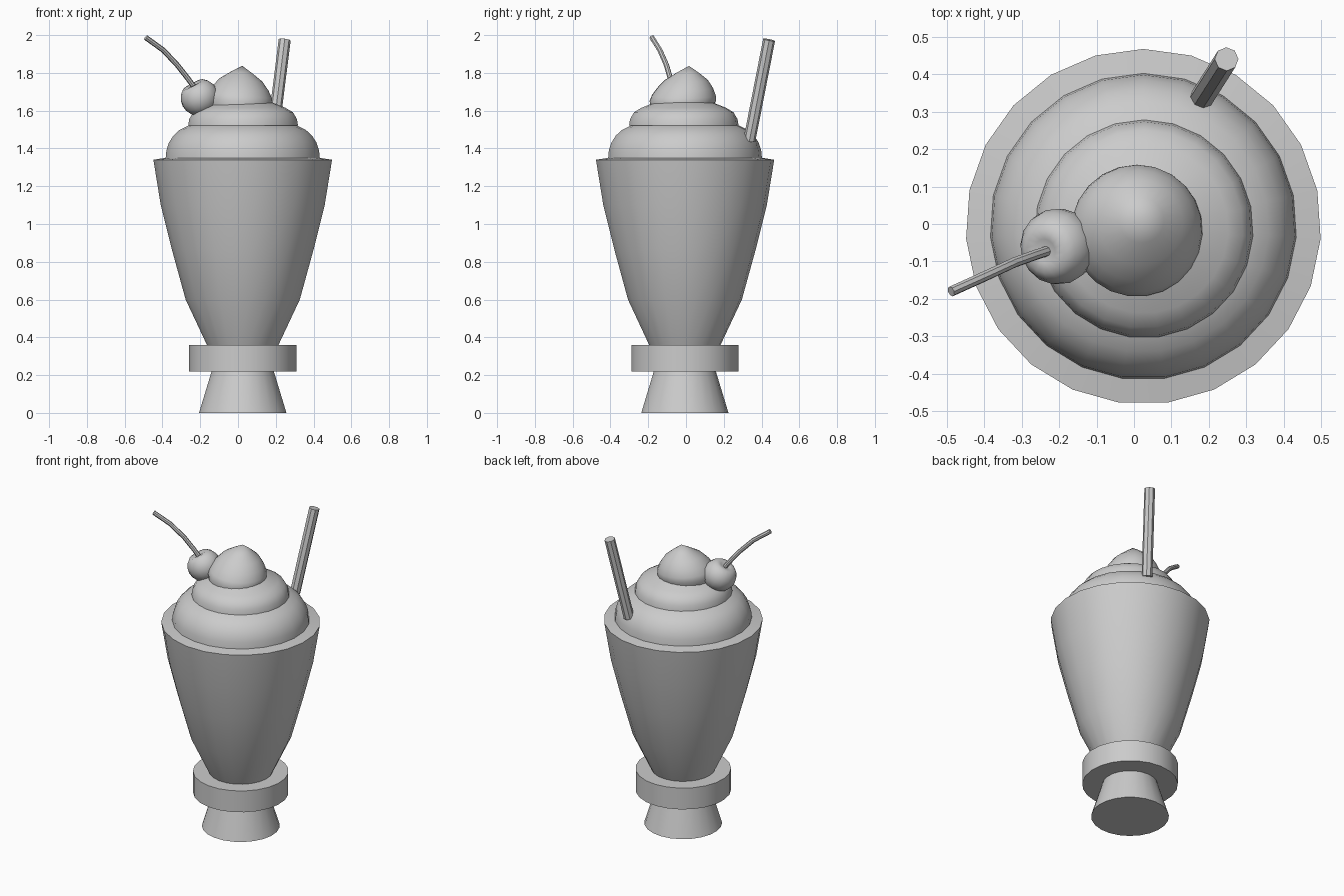
import bpy, bmesh, math
from mathutils import Vector, Matrix

if "Cube" in bpy.data.objects:
    bpy.data.objects.remove(bpy.data.objects["Cube"])


def finish(name, bm, angle=35):
    bmesh.ops.recalc_face_normals(bm, faces=bm.faces)
    mesh = bpy.data.meshes.new(name)
    bm.to_mesh(mesh)
    bm.free()
    ob = bpy.data.objects.new(name, mesh)
    bpy.context.collection.objects.link(ob)
    bpy.ops.object.select_all(action='DESELECT')
    ob.select_set(True)
    bpy.context.view_layer.objects.active = ob
    bpy.ops.object.shade_smooth_by_angle(angle=math.radians(angle))
    return ob


def lathe(name, profile, centre, lean=(0, 0), tilt=0, n=23, close_bottom=False, close_top=False):
    """Revolve (radius, z) points; lean shifts the centre upwards, tilt slopes along x."""
    bm = bmesh.new()
    z0, z1 = profile[0][1], profile[-1][1]
    rings = []
    for r, z in profile:
        t = (z - z0) / (z1 - z0)
        cx, cy = centre[0] + lean[0] * t, centre[1] + lean[1] * t
        if r == 0:
            rings.append([bm.verts.new((cx, cy, z))])
            continue
        ring = []
        for i in range(n):
            a = math.pi / 2 + 2 * math.pi * i / n
            x = r * math.cos(a)
            ring.append(bm.verts.new((cx + x, cy + r * math.sin(a), z + tilt * x)))
        rings.append(ring)
    for a, b in zip(rings, rings[1:]):
        for i in range(n):
            j = (i + 1) % n
            bm.faces.new((a[i], a[j], b[0]) if len(b) == 1 else (a[i], a[j], b[j], b[i]))
    if close_bottom:
        bm.faces.new(rings[0])
    if close_top:
        bm.faces.new(rings[-1])
    return finish(name, bm)


def tube(name, points, radius, n=8):
    """Capped tube along a path of points."""
    pts = [Vector(p) for p in points]
    bm = bmesh.new()
    rings = []
    for k, p in enumerate(pts):
        d = (pts[min(k + 1, len(pts) - 1)] - pts[max(k - 1, 0)]).normalized()
        u = d.cross(Vector((0, 1, 0))).normalized()
        v = d.cross(u)
        rings.append([bm.verts.new(p + radius * (u * math.cos(2 * math.pi * i / n)
                      + v * math.sin(2 * math.pi * i / n))) for i in range(n)])
    for a, b in zip(rings, rings[1:]):
        for i in range(n):
            j = (i + 1) % n
            bm.faces.new((a[i], a[j], b[j], b[i]))
    bm.faces.new(rings[0])
    bm.faces.new(rings[-1])
    return finish(name, bm, 40)


axis = (0.025, -0.007)

# Foot, collar and flared cup in one revolved body
lathe("glass", [(0.232, 0), (0.165, 0.22), (0.285, 0.22), (0.285, 0.36), (0.19, 0.36),
                (0.303, 0.60), (0.376, 0.865), (0.435, 1.10), (0.474, 1.34), (0.40, 1.352)],
      axis, close_bottom=True)

# Three whipped cream swirls
lathe("cream_lower", [(0.409, 1.35), (0.405, 1.39), (0.392, 1.43), (0.368, 1.468),
                      (0.335, 1.498), (0.29, 1.52), (0.25, 1.535)], axis)
lathe("cream_middle", [(0.291, 1.522), (0.286, 1.555), (0.264, 1.592),
                       (0.225, 1.615), (0.15, 1.645)], (0.027, -0.013))
lathe("cream_top", [(0.165, 1.615), (0.176, 1.65), (0.17, 1.68), (0.148, 1.72),
                    (0.113, 1.763), (0.06, 1.80), (0, 1.837)],
      (0.005, -0.024), lean=(0.018, 0.04), tilt=-0.09)

# Cherry: squashed ball with a dimple facing the stem
bm = bmesh.new()
bmesh.ops.create_uvsphere(bm, u_segments=16, v_segments=10, radius=1)
for v in bm.verts:
    rho = math.hypot(v.co.x, v.co.y)
    if v.co.z > 0:
        v.co.z -= 0.35 * max(0, 1 - rho / 0.6)
stem_dir = Vector((-0.45, -0.15, 0.85)).normalized()
rot = stem_dir.to_track_quat('Z', 'Y').to_matrix().to_4x4()
bm.transform(Matrix.Translation((-0.203, -0.06, 1.67)) @ rot @ Matrix.Diagonal((0.102, 0.102, 0.097, 1)))
finish("cherry", bm, 50)

# Curved cherry stem
tube("cherry_stem", [(-0.225, -0.07, 1.715), (-0.265, -0.083, 1.77), (-0.32, -0.103, 1.84),
                     (-0.395, -0.138, 1.92), (-0.488, -0.18, 1.987)], 0.014)

# Leaning straw
tube("straw", [(0.18, 0.335, 1.44), (0.247, 0.44, 1.975)], 0.032)
